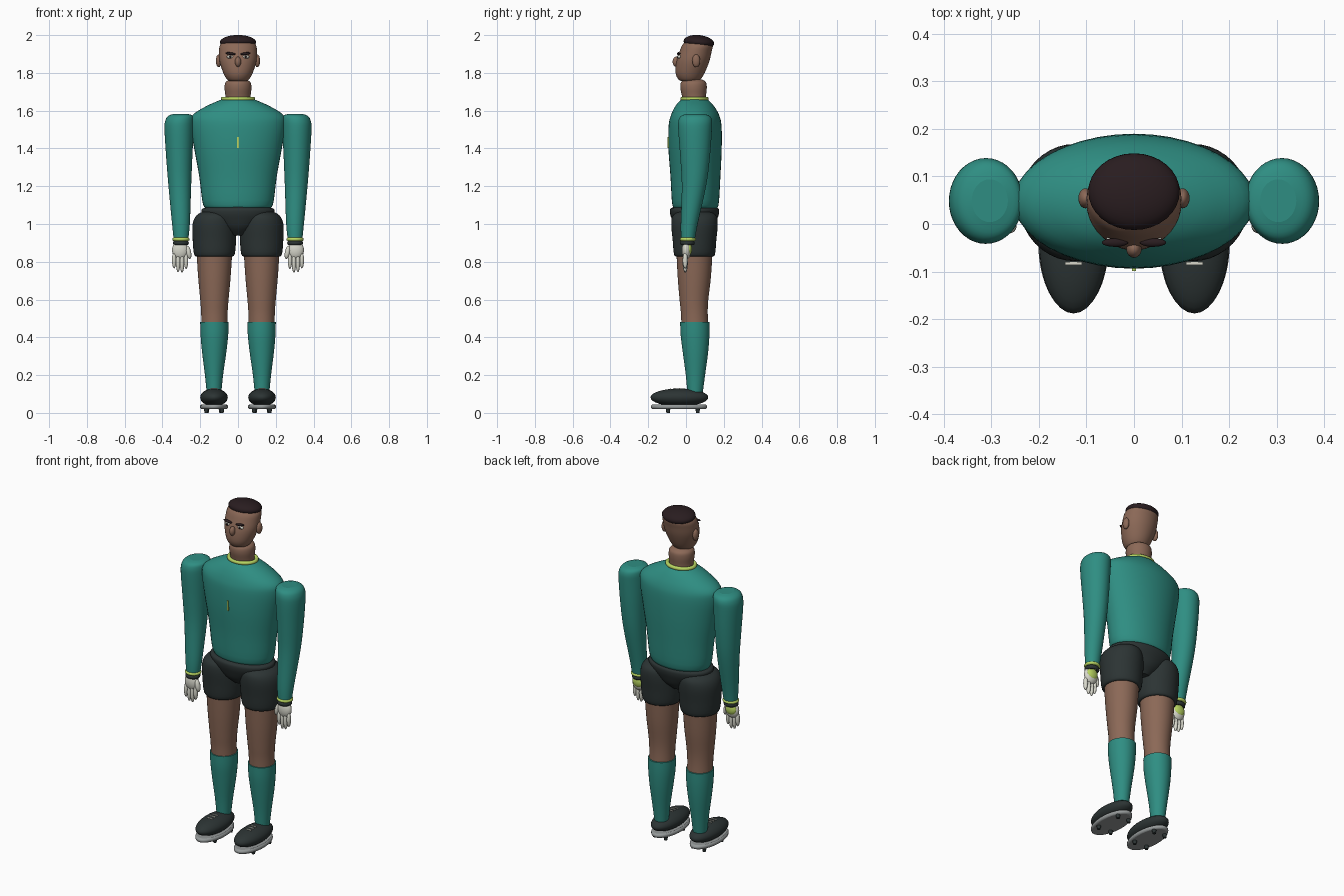
import bpy, bmesh, math
from mathutils import Matrix, Vector, Euler

cube = bpy.data.objects.get("Cube")
if cube:
    bpy.data.objects.remove(cube, do_unlink=True)


def material(name, red, green, blue):
    mat = bpy.data.materials.new(name)
    mat.use_nodes = True
    mat.diffuse_color = (red, green, blue, 1)
    mat.node_tree.nodes["Principled BSDF"].inputs["Base Color"].default_value = (red, green, blue, 1)
    return mat


teal = material("teal cloth", .028, .27, .225)
skin = material("brown skin", .26, .14, .095)
black = material("black cloth", .025, .034, .034)
hair_dark = material("dark hair", .022, .012, .014)
lime = material("lime trim", .48, .66, .12)
white = material("off white", .68, .68, .6)
grey = material("grey sole", .3, .32, .32)


def finish(name, bm, mat, smooth=True):
    """Turn a bmesh into a named, coloured object."""
    bmesh.ops.recalc_face_normals(bm, faces=bm.faces)
    mesh = bpy.data.meshes.new(name)
    bm.to_mesh(mesh)
    bm.free()
    mesh.materials.append(mat)
    for face in mesh.polygons:
        face.use_smooth = smooth and len(face.vertices) < 5
    obj = bpy.data.objects.new(name, mesh)
    bpy.context.collection.objects.link(obj)
    return obj


def ellipsoid(name, mat, centre, radii, rotation=(0, 0, 0), segments=32):
    bm = bmesh.new()
    place = Matrix.LocRotScale(Vector(centre), Euler(rotation), Vector(radii))
    bmesh.ops.create_uvsphere(bm, u_segments=segments, v_segments=segments // 2, radius=1, matrix=place)
    return finish(name, bm, mat)


def box(name, mat, centre, size, rotation=(0, 0, 0)):
    bm = bmesh.new()
    place = Matrix.LocRotScale(Vector(centre), Euler(rotation), Vector(size))
    bmesh.ops.create_cube(bm, size=1, matrix=place)
    return finish(name, bm, mat, False)


def spline(a, b, c, d, t):
    return b + (c - a) * t / 2 + (a * 2 - b * 5 + c * 4 - d) * t ** 2 / 2 + (b * 3 - a - c * 3 + d) * t ** 3 / 2


def loft(name, mat, rings, steps=4, segments=40, mirror=1):
    """Elliptical rings (z, x, y, x radius, y radius) joined by a smooth skin."""
    padded = [rings[0]] + list(rings) + [rings[-1]]
    dense = []
    for i in range(len(rings) - 1):
        for k in range(steps):
            dense.append([spline(*values, k / steps) for values in zip(*padded[i:i + 4])])
    dense.append(rings[-1])
    bm = bmesh.new()
    loops = []
    for z, x, y, rx, ry in dense:
        angles = [math.tau * k / segments for k in range(segments)]
        loops.append([bm.verts.new((mirror * x + rx * math.cos(a), y + ry * math.sin(a), z)) for a in angles])
    for low, high in zip(loops, loops[1:]):
        for k in range(segments):
            n = (k + 1) % segments
            bm.faces.new((low[k], low[n], high[n], high[k]))
    bm.faces.new(loops[0])
    bm.faces.new(loops[-1])
    return finish(name, bm, mat)


def ring_band(name, mat, centre, rx, ry, thick, height):
    """Rounded band around a neck or a wrist."""
    bm = bmesh.new()
    around, across = 40, 10
    grid = []
    for i in range(around):
        a = math.tau * i / around
        row = []
        for j in range(across):
            b = math.tau * j / across
            out = thick * math.cos(b)
            offset = Vector(((rx + out) * math.cos(a), (ry + out) * math.sin(a), height * math.sin(b)))
            row.append(bm.verts.new(Vector(centre) + offset))
        grid.append(row)
    for i in range(around):
        for j in range(across):
            i2, j2 = (i + 1) % around, (j + 1) % across
            bm.faces.new((grid[i][j], grid[i2][j], grid[i2][j2], grid[i][j2]))
    return finish(name, bm, mat)


# Torso, waist and collar
loft("jersey_body", teal, [
    (1.08, 0, .05, .15, .1), (1.1, 0, .05, .184, .122), (1.25, 0, .05, .205, .132),
    (1.4, 0, .048, .232, .141), (1.52, 0, .048, .252, .14), (1.575, 0, .048, .242, .128),
    (1.62, 0, .046, .175, .105), (1.65, 0, .045, .11, .08), (1.665, 0, .045, .07, .055)])
loft("shorts_waist", black, [
    (.94, 0, .045, .05, .06), (.98, 0, .045, .11, .1), (1.03, 0, .045, .175, .122),
    (1.06, 0, .045, .193, .13), (1.08, 0, .045, .19, .128), (1.09, 0, .045, .16, .11)])
ring_band("collar", lime, (0, .045, 1.663), .08, .064, .011, .011)
box("jersey_zip", lime, (0, -.094, 1.432), (.009, .009, .058))

# Head and neck
loft("neck", skin, [
    (1.645, 0, .045, .068, .06), (1.68, 0, .042, .067, .064), (1.72, 0, .04, .071, .07),
    (1.75, 0, .04, .066, .066), (1.765, 0, .04, .045, .045)])
loft("head", skin, [
    (1.756, 0, .018, .04, .04), (1.765, 0, .018, .058, .058), (1.8, 0, .022, .078, .077),
    (1.86, 0, .036, .097, .087), (1.91, 0, .05, .1, .085), (1.95, 0, .062, .094, .08),
    (1.98, 0, .068, .06, .055)])
ellipsoid("hair", hair_dark, (0, .068, 1.962), (.096, .081, .038), (-.1, 0, 0))
ellipsoid("nose", skin, (0, -.052, 1.859), (.016, .019, .027))

for side, s in (("left", 1), ("right", -1)):
    # Face details
    ellipsoid(side + "_ear", skin, (s * .102, .054, 1.864), (.015, .021, .034))
    ellipsoid(side + "_eye", white, (s * .042, -.035, 1.885), (.018, .01, .009), segments=20)
    ellipsoid(side + "_iris", hair_dark, (s * .041, -.043, 1.885), (.006, .005, .007), segments=12)
    ellipsoid(side + "_eyebrow", hair_dark, (s * .04, -.039, 1.902), (.028, .009, .007), (0, -s * .12, 0), 20)

    # Sleeve and cuff
    loft(side + "_sleeve", teal, [
        (.915, .302, .01, .038, .036), (1.0, .302, .017, .047, .045), (1.2, .308, .042, .06, .064),
        (1.35, .311, .048, .069, .078), (1.5, .312, .048, .077, .089), (1.55, .309, .049, .075, .088),
        (1.573, .304, .049, .064, .074), (1.583, .303, .049, .038, .045)], mirror=s)
    ring_band(side + "_cuff", lime, (s * .302, .01, .919), .037, .034, .009, .009)
    ring_band(side + "_wrist_strap", black, (s * .302, .007, .9), .033, .03, .009, .012)

    # Gloved hand
    ellipsoid(side + "_palm", white, (s * .306, .002, .862), (.043, .024, .05))
    ellipsoid(side + "_palm_grip", lime, (s * .306, .014, .868), (.035, .018, .034))
    for name, x, tip in (("index", .275, .762), ("middle", .296, .742), ("ring", .317, .745), ("little", .338, .765)):
        length = (.85 - tip) / 2
        ellipsoid(f"{side}_{name}_finger", white, (s * x, -.004, tip + length), (.0115, .014, length), segments=16)
    ellipsoid(side + "_thumb", white, (s * .262, -.004, .85), (.014, .016, .036), (0, s * .2, 0), 16)

    # Shorts leg, bare leg and sock
    loft(side + "_shorts_leg", black, [
        (.828, .125, .045, .085, .09), (.838, .125, .045, .107, .108), (.92, .125, .045, .115, .116),
        (1.0, .125, .045, .115, .123), (1.045, .122, .045, .098, .114), (1.07, .118, .045, .06, .075)], mirror=s)
    loft(side + "_leg", skin, [
        (.46, .125, .047, .069, .071), (.53, .125, .044, .07, .071), (.6, .125, .042, .075, .076),
        (.72, .125, .044, .086, .088), (.86, .125, .045, .095, .096)], mirror=s)
    loft(side + "_sock", teal, [
        (.11, .127, .048, .039, .041), (.2, .127, .05, .048, .051), (.32, .126, .05, .064, .067),
        (.41, .125, .048, .073, .076), (.48, .125, .047, .075, .078)], mirror=s)

    # Boot, sole, studs and laces
    ellipsoid(side + "_boot", black, (s * .127, -.035, .082), (.073, .153, .047))
    loft(side + "_sole", grey, [
        (.02, .127, -.037, .066, .138), (.025, .127, -.037, .073, .147),
        (.038, .127, -.037, .074, .149), (.045, .127, -.037, .066, .138)], steps=2, mirror=s)
    for number, (x, y) in enumerate(((.085, -.095), (.168, -.095), (.09, .062), (.164, .062))):
        bm = bmesh.new()
        bmesh.ops.create_cone(bm, cap_ends=True, segments=16, radius1=.009, radius2=.013, depth=.026,
                              matrix=Matrix.Translation((s * x, y, .013)))
        finish(f"{side}_stud_{number}", bm, black, False)
    for number in range(3):
        y = -.035 - number * .024
        z = .082 + .047 * math.sqrt(1 - ((y + .035) / .153) ** 2)
        box(f"{side}_lace_{number}", white, (s * .127, y, z), (.036, .006, .006))
